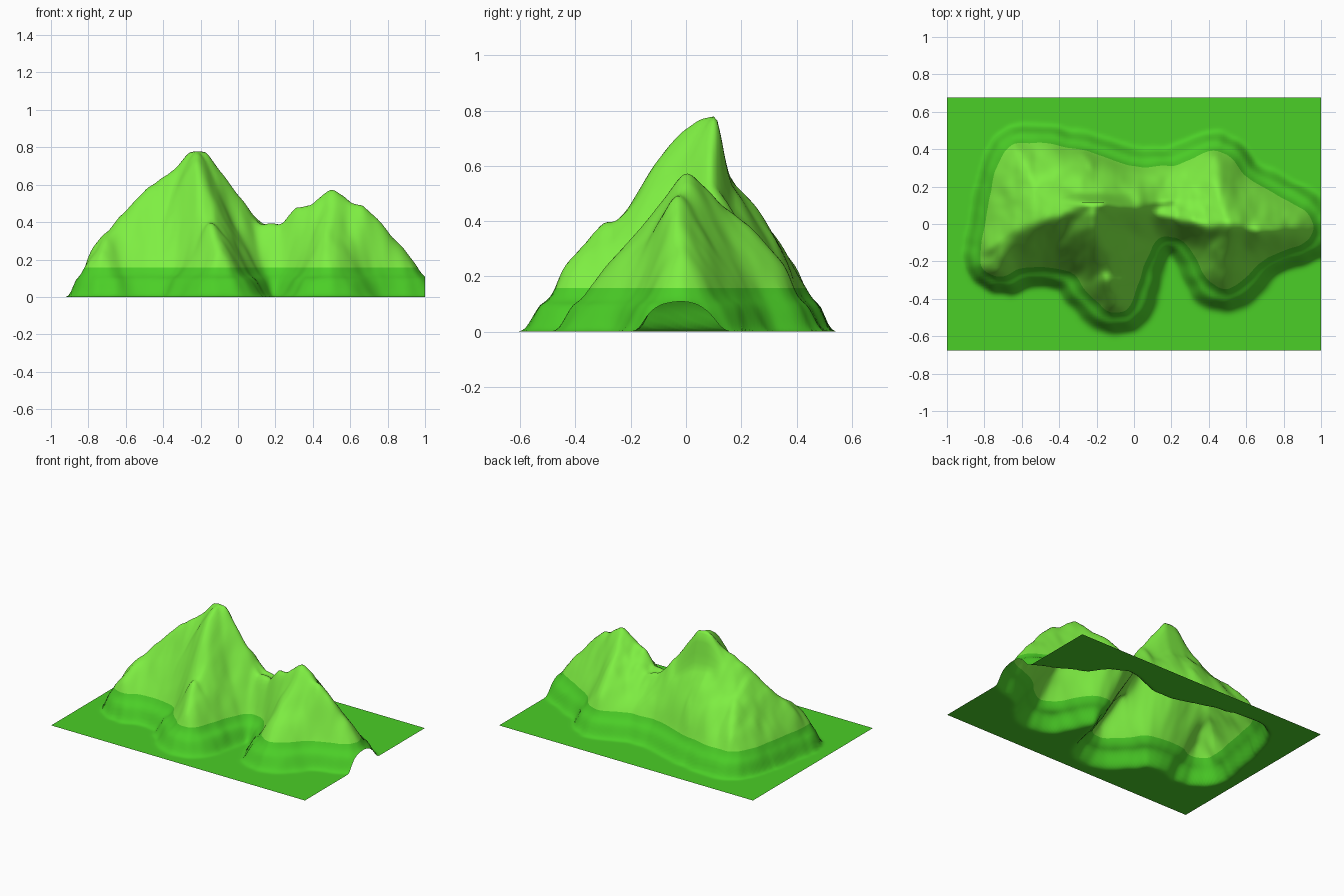
import bpy, bmesh, math
from mathutils import Vector, noise

if "Cube" in bpy.data.objects:
    bpy.data.objects.remove(bpy.data.objects["Cube"])

# Shoreline contour where the upland starts (z = 0.16)
CONTOUR = [(-.825, -.13), (-.785, .05), (-.755, .25), (-.71, .38), (-.62, .435), (-.45, .425),
           (-.3, .40), (-.1, .335), (0, .305), (.2, .305), (.3, .345), (.43, .40), (.51, .36),
           (.6, .24), (.8, .14), (.93, .06), (.965, -.02), (.93, -.1), (.73, -.16),
           (.64, -.24), (.56, -.32), (.47, -.355), (.38, -.29), (.33, -.16), (.25, -.07),
           (.15, -.06), (.08, -.13), (.02, -.34), (-.03, -.455), (-.14, -.47), (-.25, -.36),
           (-.32, -.26), (-.45, -.225), (-.6, -.23), (-.72, -.29), (-.82, -.24)]

# Ridge lines (x, y, height)
MAIN = [(-.79, -.14, .23), (-.75, -.12, .29), (-.65, -.06, .39), (-.6, -.03, .45),
        (-.5, .02, .56), (-.4, .05, .635), (-.3, .09, .715), (-.25, .11, .785), (-.18, .11, .785),
        (-.1, .10, .67), (0, .09, .53), (.05, .08, .45), (.12, .06, .395), (.25, .03, .395),
        (.32, .02, .49), (.4, -.01, .495), (.47, 0, .555), (.5, 0, .578), (.55, 0, .545),
        (.6, -.02, .505), (.66, -.03, .488), (.75, -.03, .40), (.85, -.02, .28), (.92, -.02, .2)]
SPURS = [
    [(-.22, .11, .785), (-.22, .06, .775), (-.22, 0, .735), (-.21, -.05, .68), (-.2, -.1, .615),
     (-.18, -.2, .45), (-.16, -.24, .40), (-.14, -.29, .395), (-.12, -.36, .325),
     (-.1, -.42, .26)],
    [(-.5, .02, .56), (-.53, .2, .44), (-.58, .32, .33), (-.62, .38, .25)],
    [(-.2, .16, .52), (-.22, .22, .44), (-.24, .3, .36), (-.28, .36, .25)],
    [(.5, 0, .57), (.47, .1, .48), (.44, .2, .41), (.43, .33, .27)],
    [(.5, 0, .57), (.47, -.1, .43), (.48, -.24, .28)],
    [(-.62, -.04, .42), (-.68, -.12, .34), (-.73, -.23, .24)],
]
# Shore profile outside the contour: (distance, height), with a small ledge
SHORE = [(0, .16), (.02, .125), (.04, .107), (.06, .098), (.085, .045), (.1, .012), (.118, 0)]


def chaikin(pts):
    out = []
    for (ax, ay), (bx, by) in zip(pts, pts[1:] + pts[:1]):
        out += [(.8 * ax + .2 * bx, .8 * ay + .2 * by), (.2 * ax + .8 * bx, .2 * ay + .8 * by)]
    return out


def resample(line, n=5):
    out = []
    for a, b in zip(line, line[1:]):
        out += [tuple(Vector(a).lerp(Vector(b), i / n)) for i in range(n)]
    return out + [line[-1]]


poly = chaikin(CONTOUR)
edges = list(zip(poly, poly[1:] + poly[:1]))
ridge = [p for line in [MAIN] + SPURS for p in resample(line)]


def signed_distance(x, y):
    best, inside = 9.0, False
    for (ax, ay), (bx, by) in edges:
        dx, dy = bx - ax, by - ay
        t = max(0, min(1, ((x - ax) * dx + (y - ay) * dy) / (dx * dx + dy * dy)))
        best = min(best, (x - ax - t * dx) ** 2 + (y - ay - t * dy) ** 2)
        if (ay > y) != (by > y) and x < ax + (y - ay) / dy * dx:
            inside = not inside
    return math.sqrt(best) * (1 if inside else -1)


def height(x, y):
    d = signed_distance(x, y) + .012 * noise.noise(Vector((x * 10, y * 10, 3)))
    if d <= 0:
        d *= 1 + .4 * max(0, min(1, (-.65 - x) / .15))       # steeper western shore
        d *= 1.12 if y > .2 else 1
        d *= 1 - .12 * max(0, min(1, (-.3 - y) / .1)) * (x > -.4)   # wider southern shore
        for (d0, h0), (d1, h1) in zip(SHORE, SHORE[1:]):
            if -d <= d1:
                return h0 + (h1 - h0) * (-d - d0) / (d1 - d0)
        return 0.0
    best = 0
    for rx, ry, rz in ridge:
        dy = y - ry
        if dy > 0 and rz > .55 and -.35 < rx < 0:   # steep north face of the main peak
            dy = min(3.2 * dy, .15 + .25 * dy)
        r = math.sqrt((x - rx) ** 2 + dy * dy + .0009) - .03   # rounded crest
        best = max(best, (rz - .16) * d / (d + r))
    rough = noise.noise(Vector((x * 13, y * 8, 0))) + .5 * noise.noise(Vector((x * 26, y * 18, 5)))
    return .16 + best + .014 * rough * min(1, d / .08) * (1 if best < .5 else .3)


# Height grid, lightly smoothed
NX, NY, HX, HY = 150, 101, 1.0, .675
xs = [-HX + 2 * HX * i / NX for i in range(NX + 1)]
ys = [-HY + 2 * HY * j / NY for j in range(NY + 1)]
H = [[height(x, y) for x in xs] for y in ys]
for _ in range(2):
    H = [[.5 * H[j][i] + .125 * (H[max(j - 1, 0)][i] + H[min(j + 1, NY)][i]
          + H[j][max(i - 1, 0)] + H[j][min(i + 1, NX)])
          for i in range(NX + 1)] for j in range(NY + 1)]

# Terrain sheet, cut along the colour boundary
bm = bmesh.new()
V = [[bm.verts.new((x, y, H[j][i])) for i, x in enumerate(xs)] for j, y in enumerate(ys)]
for j in range(NY):
    for i in range(NX):
        bm.faces.new((V[j][i], V[j][i + 1], V[j + 1][i + 1], V[j + 1][i]))
bmesh.ops.bisect_plane(bm, geom=bm.verts[:] + bm.edges[:] + bm.faces[:], dist=1e-5,
                       plane_co=(0, 0, .158), plane_no=(0, 0, 1))
for f in bm.faces:
    f.smooth = True
    f.material_index = 1 if f.calc_center_median().z > .158 else 0
mesh = bpy.data.meshes.new("mountain_terrain")
bm.to_mesh(mesh)
bm.free()
for name, col in (("lowland_green", (.07, .62, .02, 1)), ("upland_green", (.21, .86, .055, 1))):
    mat = bpy.data.materials.new(name)
    mat.diffuse_color = col
    mat.use_nodes = True
    mat.node_tree.nodes["Principled BSDF"].inputs["Base Color"].default_value = mat.diffuse_color
    mesh.materials.append(mat)
bpy.context.collection.objects.link(bpy.data.objects.new("mountain_terrain", mesh))
